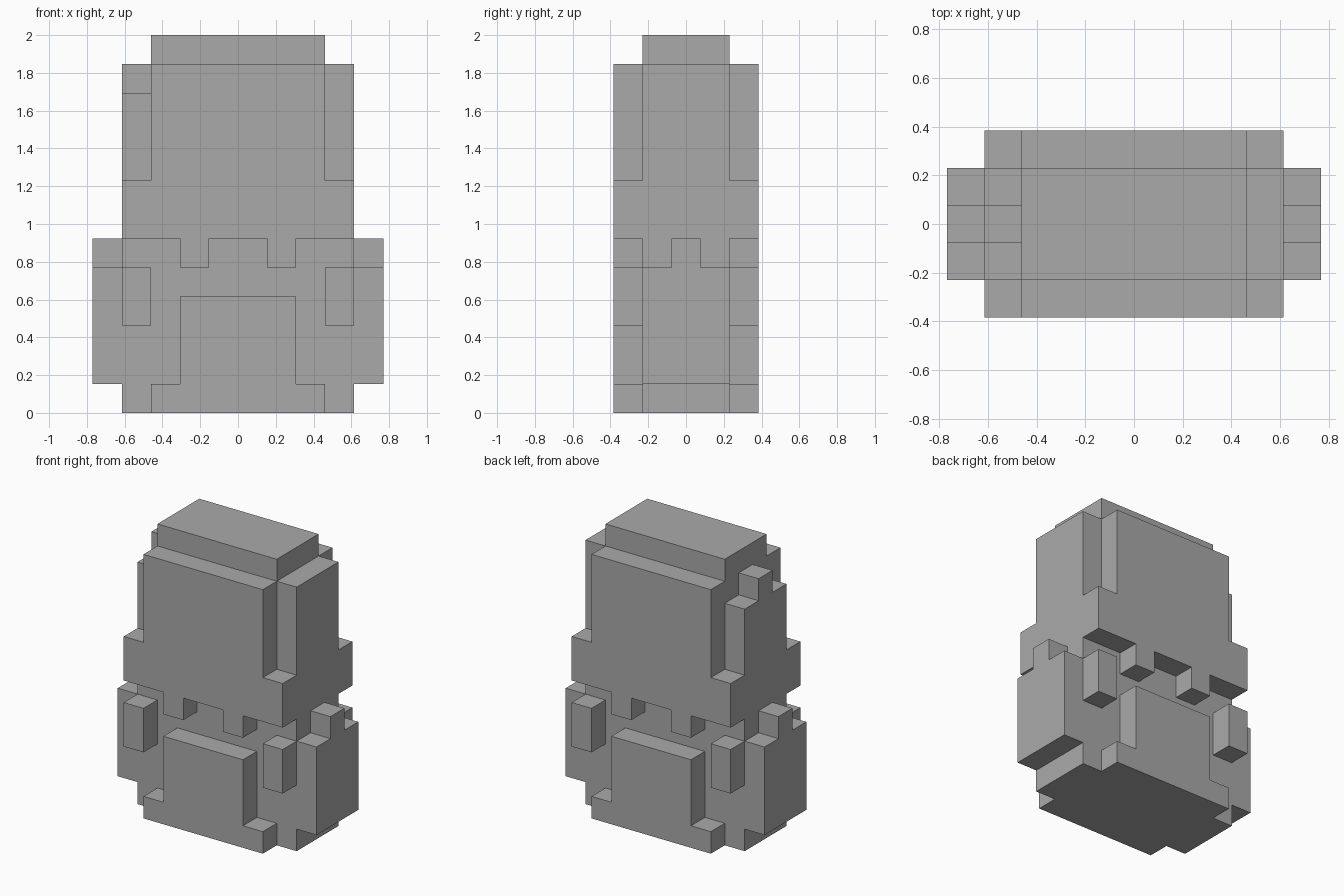
import bpy
import bmesh

U = 2 / 13  # one block of the grid

cube = bpy.data.objects.get("Cube")
if cube:
    bpy.data.objects.remove(cube, do_unlink=True)

grey = bpy.data.materials.new("plain grey")
grey.use_nodes = True
grey.diffuse_color = (0.4, 0.4, 0.4, 1)
bsdf = next(n for n in grey.node_tree.nodes if n.type == "BSDF_PRINCIPLED")
bsdf.inputs["Base Color"].default_value = grey.diffuse_color


def prism(name, profile, axis, start, end):
    """Extrude a (horizontal, z) profile along x or y, in block units."""
    def place(h, z, depth):
        x, y = (depth, h) if axis == "x" else (h, depth)
        return (x * U, y * U, z * U)

    bm = bmesh.new()
    near = [bm.verts.new(place(h, z, start)) for h, z in profile]
    far = [bm.verts.new(place(h, z, end)) for h, z in profile]
    bm.faces.new(near)
    bm.faces.new(far[::-1])
    for i in range(len(profile)):
        j = (i + 1) % len(profile)
        bm.faces.new((near[i], far[i], far[j], near[j]))
    bmesh.ops.recalc_face_normals(bm, faces=bm.faces)
    mesh = bpy.data.meshes.new(name)
    bm.to_mesh(mesh)
    bm.free()
    mesh.materials.append(grey)
    obj = bpy.data.objects.new(name, mesh)
    bpy.context.collection.objects.link(obj)
    return obj


def mirrored(half):
    """Complete a right-hand half profile with its mirror image."""
    return half + [(-h, z) for h, z in reversed(half)]


def rect(h0, h1, z0, z1):
    return [(h0, z0), (h1, z0), (h1, z1), (h0, z1)]


# Body core running from the base to the top cap
prism("body_core", mirrored([(4, 0), (4, 8), (3, 8), (3, 13)]), "y", -1.5, 1.5)

# Side panels of the upper body, the right one with a raised middle
stepped_top = mirrored([(1.5, 8), (1.5, 11), (0.5, 11), (0.5, 12)])
prism("left_upper_panel", rect(-1.5, 1.5, 8, 12), "x", 3, 4)
prism("right_upper_panel", stepped_top, "x", -4, -3)

# Front and back relief: upper panel with two teeth, lower panel, hand blocks
upper = mirrored([(1, 6), (1, 5), (2, 5), (2, 6), (4, 6), (4, 8), (3, 8), (3, 12)])
lower = mirrored([(3, 0), (3, 1), (2, 1), (2, 4)])
for side, y0, y1 in (("front", -2.5, -1.5), ("back", 1.5, 2.5)):
    prism(side + "_upper_panel", upper, "y", y0, y1)
    prism(side + "_lower_panel", lower, "y", y0, y1)
    prism(side + "_left_hand_block", rect(3, 4, 3, 5), "y", y0, y1)
    prism(side + "_right_hand_block", rect(-4, -3, 3, 5), "y", y0, y1)

# Arms with a raised shoulder tab
arm = mirrored([(1.5, 1), (1.5, 5), (0.5, 5), (0.5, 6)])
prism("left_arm", arm, "x", 4, 5)
prism("right_arm", arm, "x", -5, -4)
